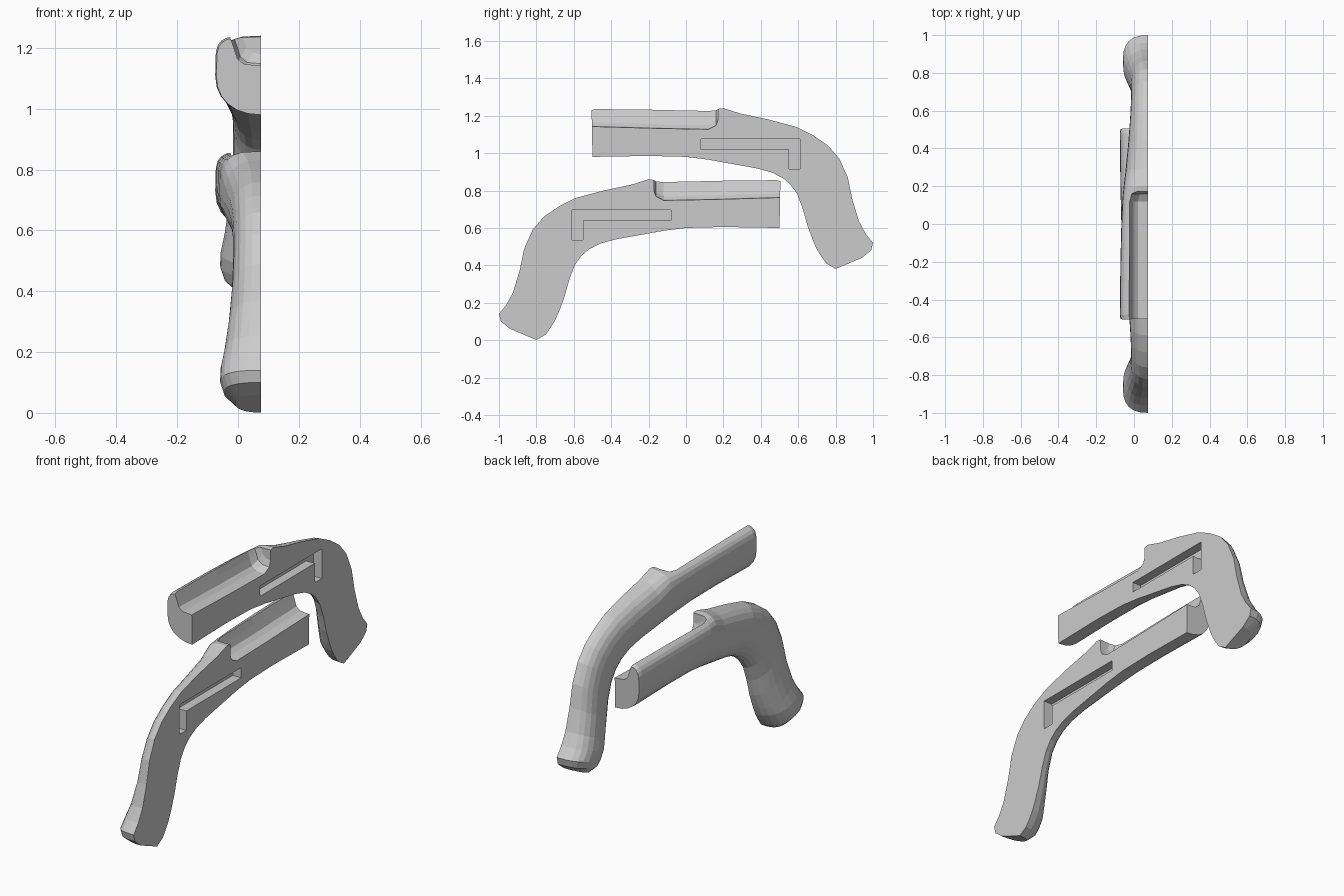
import bpy, bmesh, math

if "Cube" in bpy.data.objects:
    bpy.data.objects.remove(bpy.data.objects["Cube"])

FLAT = 0.075  # x of the flat parting face

# stations along the spine: upper edge (y,z), lower edge (y,z), bulge depth, upper exponent
STATIONS = [
    (0.505, 0.855, 0.500, 0.600, 0.146, 5),
    (0.480, 0.860, 0.490, 0.600, 0.150, 5),
    (0.200, 0.857, 0.200, 0.605, 0.147, 5),
    (0.000, 0.853, 0.000, 0.600, 0.142, 5),
    (-0.140, 0.853, -0.120, 0.585, 0.136, 4.5),
    (-0.200, 0.860, -0.190, 0.572, 0.130, 3.5),
    (-0.290, 0.832, -0.270, 0.558, 0.120, 2.6),
    (-0.440, 0.800, -0.380, 0.538, 0.107, 2.3),
    (-0.590, 0.760, -0.460, 0.516, 0.098, 2.3),
    (-0.680, 0.715, -0.520, 0.485, 0.093, 2.3),
    (-0.760, 0.660, -0.560, 0.450, 0.091, 2.3),
    (-0.820, 0.590, -0.595, 0.400, 0.091, 2.3),
    (-0.865, 0.490, -0.625, 0.320, 0.095, 2.3),
    (-0.890, 0.370, -0.650, 0.230, 0.105, 2.3),
    (-0.925, 0.255, -0.680, 0.150, 0.120, 2.4),
    (-0.960, 0.190, -0.700, 0.105, 0.132, 2.5),
    (-1.000, 0.140, -0.725, 0.065, 0.134, 2.6),
    (-0.990, 0.100, -0.750, 0.030, 0.122, 2.6),
    (-0.940, 0.060, -0.800, 0.001, 0.085, 2.3),
]


def section(ty, tz, by, bz, depth, n_top, steps=12):
    """Half super-ellipse standing on the flat face."""
    cy, cz, hy, hz = (ty + by) / 2, (tz + bz) / 2, (ty - by) / 2, (tz - bz) / 2
    pts = []
    for i in range(steps + 1):
        a = math.pi * i / steps
        e = 2 / (n_top if a < math.pi / 2 else 2.2)
        c, s = math.cos(a), max(math.sin(a), 0)
        if i in (0, steps):
            s = 0
        k = math.copysign(abs(c) ** e, c)
        pts.append((FLAT - depth * s ** e, cy + hy * k, cz + hz * k))
    return pts


def loft(name, rings):
    """Skin a list of closed rings and cap both ends."""
    bm = bmesh.new()
    vs = [[bm.verts.new(p) for p in r] for r in rings]
    n = len(rings[0])
    for a, b in zip(vs, vs[1:]):
        for i in range(n):
            j = (i + 1) % n
            bm.faces.new((a[i], a[j], b[j], b[i]))
    bm.faces.new(vs[0])
    bm.faces.new(vs[-1])
    bmesh.ops.recalc_face_normals(bm, faces=bm.faces)
    me = bpy.data.meshes.new(name)
    bm.to_mesh(me)
    bm.free()
    ob = bpy.data.objects.new(name, me)
    bpy.context.collection.objects.link(ob)
    return ob


def cut(ob, cutter):
    m = ob.modifiers.new("cut", 'BOOLEAN')
    m.operation, m.solver, m.object = 'DIFFERENCE', 'EXACT', cutter
    bpy.context.view_layer.update()
    dg = bpy.context.evaluated_depsgraph_get()
    me = bpy.data.meshes.new_from_object(ob.evaluated_get(dg))
    ob.modifiers.clear()
    ob.data = me
    bpy.data.objects.remove(cutter)


def stock_half(name, side, lift):
    def place(ring):
        return [(x, side * y, z + lift) for x, y, z in ring]

    # body
    body = loft(name, [place(section(*s)) for s in STATIONS])

    # barrel channel, with a rounded rear end
    def channel(y, floor, wall):
        prof = [(0.12, 0.95), (0.12, floor), (0.075, floor),
                (wall + 0.035, floor + 0.004), (wall + 0.012, floor + 0.022),
                (wall, floor + 0.06), (wall - 0.014, 0.864), (wall - 0.014, 0.95)]
        return [(x, y, z) for x, z in prof]
    cut(body, loft("channel_cutter", [place(channel(*c)) for c in (
        (-0.172, 0.800, 0.015), (-0.160, 0.768, -0.004), (-0.120, 0.747, -0.014),
        (0.15, 0.752, -0.014), (0.60, 0.765, -0.014))]))

    # L-shaped pocket in the flat face
    ell = [(-0.61, 0.695), (-0.08, 0.695), (-0.08, 0.64),
           (-0.55, 0.64), (-0.55, 0.535), (-0.61, 0.535)]
    cut(body, loft("pocket_cutter", [place([(x, y, z) for y, z in ell])
                                     for x in (FLAT - 0.05, FLAT + 0.05)]))
    return body


# two mirrored halves
stock_half("lower_stock_half", 1, 0.0)
stock_half("upper_stock_half", -1, 0.38)
